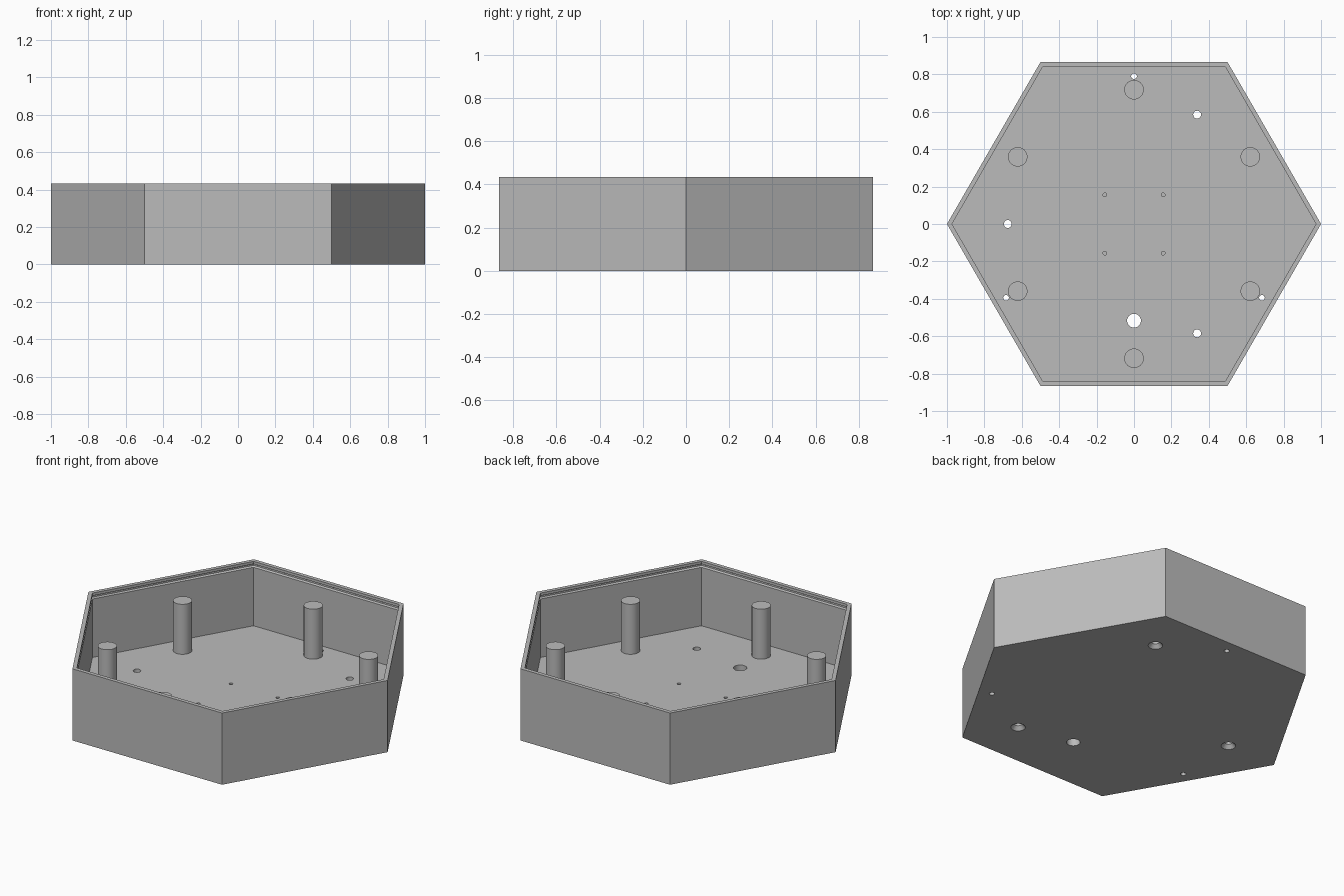
import bpy
import bmesh
from math import cos, sin, radians, tau

HEIGHT, FLOOR, POST_TOP = 0.433, 0.044, 0.346
INNER = 0.973

if "Cube" in bpy.data.objects:
    bpy.data.objects.remove(bpy.data.objects["Cube"])

grey = bpy.data.materials.new("matte grey")
grey.use_nodes = True
GREY = (0.5, 0.5, 0.5, 1)
grey.diffuse_color = GREY
grey.node_tree.nodes["Principled BSDF"].inputs["Base Color"].default_value = GREY


def turn(bm, profile, sides, x=0, y=0):
    """Revolve (radius, z) points into a closed solid with capped ends."""
    rings = [[bm.verts.new((x + r * cos(tau * i / sides), y + r * sin(tau * i / sides), z))
              for i in range(sides)] for r, z in profile]
    for low, high in zip(rings, rings[1:]):
        for i in range(sides):
            j = (i + 1) % sides
            bm.faces.new((low[i], low[j], high[j], high[i]))
    bm.faces.new(rings[0][::-1])
    bm.faces.new(rings[-1])


def make(name, bm):
    bmesh.ops.recalc_face_normals(bm, faces=bm.faces)
    mesh = bpy.data.meshes.new(name)
    bm.to_mesh(mesh)
    bm.free()
    mesh.materials.append(grey)
    obj = bpy.data.objects.new(name, mesh)
    bpy.context.collection.objects.link(obj)
    return obj


def smooth(obj):
    bpy.ops.object.select_all(action="DESELECT")
    obj.select_set(True)
    bpy.context.view_layer.objects.active = obj
    bpy.ops.object.shade_smooth_by_angle(angle=radians(30))


# Hexagonal tray with a snap groove inside the rim
bm = bmesh.new()
turn(bm, [(1, 0), (1, HEIGHT), (INNER, HEIGHT), (INNER, 0.417), (0.985, 0.411),
          (0.985, 0.403), (INNER, 0.397), (INNER, FLOOR)], 6)
tray = make("hexagonal_tray", bm)

# Holes in the floor
bm = bmesh.new()
through = [(-0.1, 0), (0.1, 0)]


def drill(radius, x, y):
    turn(bm, [(radius, -0.1), (radius, 0.1)], 32, x, y)


drill(0.037, 0, -0.517)                                  # cable hole
for k in range(3):
    a = radians(90 + 120 * k)                            # small drain holes
    drill(0.015, 0.79 * cos(a), 0.79 * sin(a))
    a = radians(60 + 120 * k)                            # countersunk screw holes
    turn(bm, [(0.04, -0.1), (0.04, 0), (0.021, 0.022), (0.021, 0.1)], 32,
         0.675 * cos(a), 0.675 * sin(a))
for x in (-0.156, 0.156):                                # blind pilot holes
    for y in (-0.156, 0.156):
        turn(bm, [(0.01, 0.02), (0.01, 0.1)], 24, x, y)
cutter = make("hole_cutter", bm)
cutter.hide_render = True

cut = tray.modifiers.new("holes", "BOOLEAN")
cut.operation = "DIFFERENCE"
cut.solver = "EXACT"
cut.object = cutter
bpy.context.view_layer.objects.active = tray
bpy.ops.object.modifier_apply(modifier=cut.name)
bpy.data.objects.remove(cutter)
smooth(tray)

# Six support posts
for k in range(6):
    a = radians(30 + 60 * k)
    bm = bmesh.new()
    turn(bm, [(0.052, FLOOR - 0.005), (0.052, POST_TOP)], 40, 0.718 * cos(a), 0.718 * sin(a))
    smooth(make(f"support_post_{k + 1}", bm))
